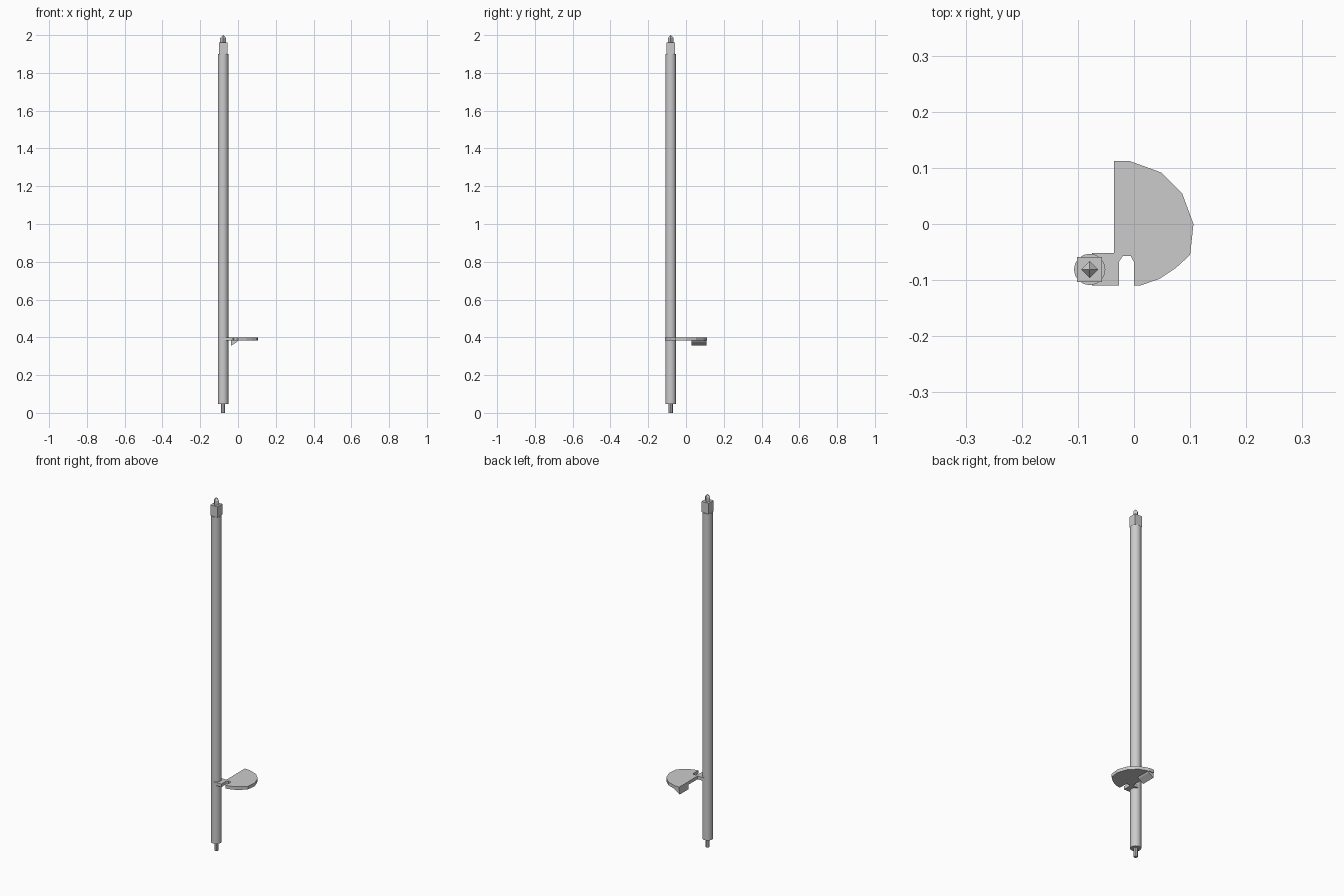
import bpy, bmesh, math

if "Cube" in bpy.data.objects:
    bpy.data.objects.remove(bpy.data.objects["Cube"])

PX, PY = -0.079, -0.081  # pole axis


def make(name, bm):
    bmesh.ops.recalc_face_normals(bm, faces=bm.faces[:])
    me = bpy.data.meshes.new(name)
    bm.to_mesh(me)
    bm.free()
    ob = bpy.data.objects.new(name, me)
    bpy.context.collection.objects.link(ob)
    return ob


def lathe(name, profile, sides, turn=0.0):
    """Capped rings (radius, z) around the pole axis."""
    bm = bmesh.new()
    rings = [[bm.verts.new((PX + r * math.cos(turn + math.tau * i / sides),
                            PY + r * math.sin(turn + math.tau * i / sides), z))
              for i in range(sides)] for r, z in profile]
    for a, b in zip(rings, rings[1:]):
        for i in range(sides):
            j = (i + 1) % sides
            bm.faces.new((a[i], a[j], b[j], b[i]))
    bm.faces.new(rings[0])
    bm.faces.new(rings[-1])
    return make(name, bm)


def extrude(name, pts, vec):
    """Closed outline pushed along a vector."""
    bm = bmesh.new()
    face = bm.faces.new([bm.verts.new(p) for p in pts])
    res = bmesh.ops.extrude_face_region(bm, geom=[face], use_keep_orig=True)
    verts = [g for g in res["geom"] if isinstance(g, bmesh.types.BMVert)]
    bmesh.ops.translate(bm, verts=verts, vec=vec)
    return make(name, bm)


# Main pole, smooth round sides
pole = lathe("pole", [(0.028, 0.048), (0.028, 1.9)], 16)
bpy.context.view_layer.objects.active = pole
pole.select_set(True)
bpy.ops.object.shade_smooth_by_angle(angle=math.radians(40))

# Pin under the pole, square collar and pointed tip on top
lathe("bottom_pin", [(0.011, 0.0), (0.011, 0.05)], 8)
lathe("top_collar", [(0.0315, 1.9), (0.0315, 1.96)], 4, math.pi / 4)
lathe("top_tip", [(0.015, 1.96), (0.015, 1.985), (0.001, 2.0)], 4)

# Half-round step with its notch and the arm reaching to the pole
outline = [(-0.036, 0.112), (-0.007, 0.112), (0.048, 0.092), (0.086, 0.054),
           (0.106, 0.0), (0.1, -0.055), (0.075, -0.078), (0.045, -0.098),
           (0.01, -0.11), (0.0, -0.11), (0.0, -0.068), (-0.006, -0.057),
           (-0.02, -0.057), (-0.027, -0.068), (-0.027, -0.11),
           (-0.075, -0.11), (-0.075, -0.052), (-0.036, -0.052)]
extrude("step_plate", [(x, y, 0.382) for x, y in outline], (0, 0, 0.018))

# Wedge under the far end of the straight edge
extrude("step_wedge",
        [(-0.036, 0.028, 0.383), (0.0, 0.028, 0.383), (-0.006, 0.028, 0.375), (-0.036, 0.028, 0.356)],
        (0, 0.08, 0))
